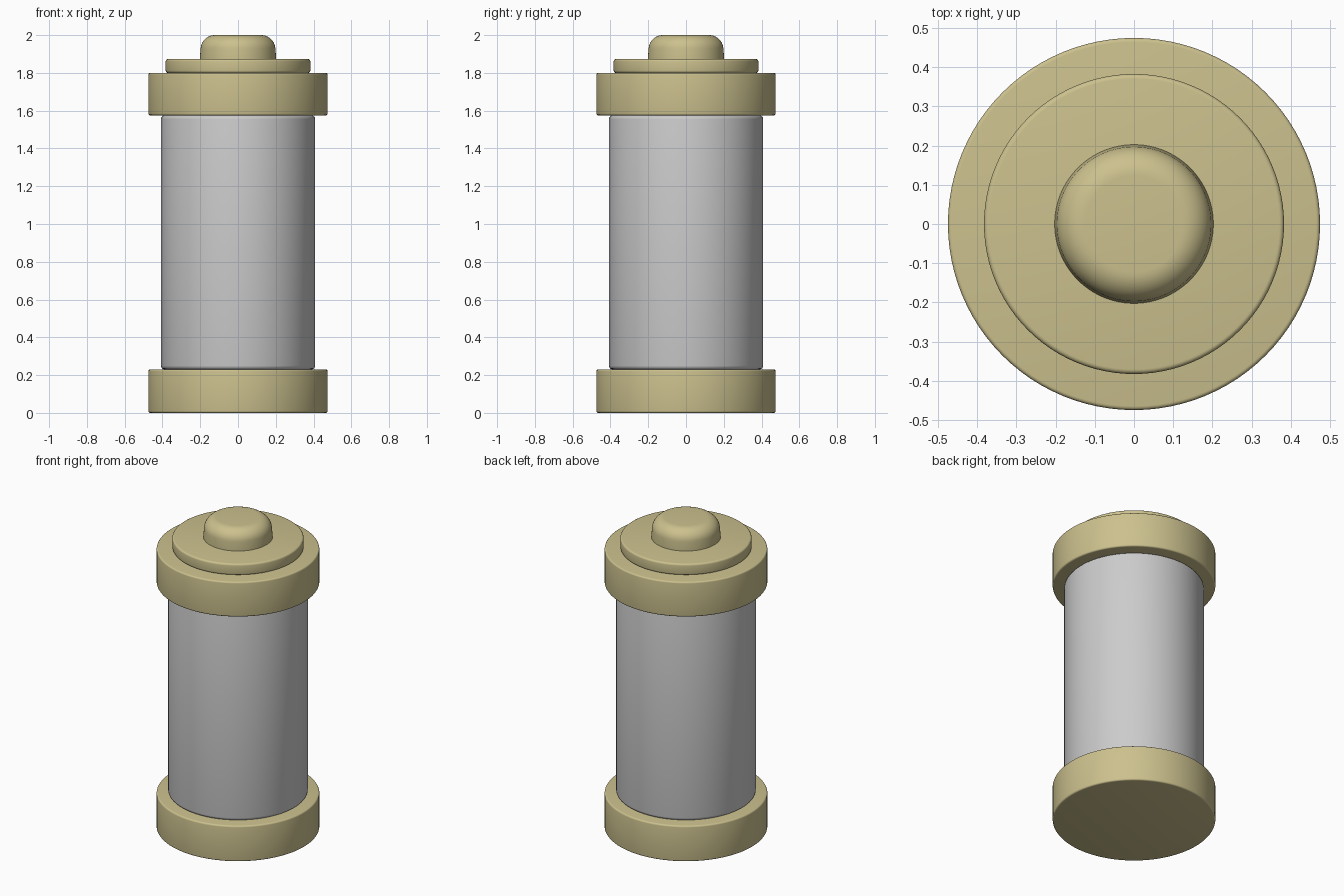
import bpy, bmesh, math

if "Cube" in bpy.data.objects:
    bpy.data.objects.remove(bpy.data.objects["Cube"])

SEGMENTS = 96

gold = bpy.data.materials.new("pale_gold")
gold.diffuse_color = (0.60, 0.53, 0.27, 1)
gold.use_nodes = True
gold.node_tree.nodes["Principled BSDF"].inputs["Base Color"].default_value = gold.diffuse_color


def rounded_disc(name, radius, z0, z1, bottom_r, top_r, mat=None, steps=4, flare=0.0):
    """Closed round solid with rounded rims, spun from a half profile."""
    prof = [(0, z0), (radius + flare - bottom_r, z0)]
    for i in range(1, steps + 1):
        a = math.pi / 2 * i / steps
        prof.append((radius + flare - bottom_r + bottom_r * math.sin(a),
                     z0 + bottom_r - bottom_r * math.cos(a)))
    for i in range(steps + 1):
        a = math.pi / 2 * i / steps
        prof.append((radius - top_r + top_r * math.cos(a),
                     z1 - top_r + top_r * math.sin(a)))
    prof.append((0, z1))

    bm = bmesh.new()
    verts = [bm.verts.new((r, 0, z)) for r, z in prof]
    edges = [bm.edges.new(pair) for pair in zip(verts, verts[1:])]
    bmesh.ops.spin(bm, geom=verts + edges, cent=(0, 0, 0), axis=(0, 0, 1),
                   angle=2 * math.pi, steps=SEGMENTS)
    bmesh.ops.remove_doubles(bm, verts=bm.verts, dist=1e-5)
    bmesh.ops.recalc_face_normals(bm, faces=bm.faces)
    mesh = bpy.data.meshes.new(name)
    bm.to_mesh(mesh)
    bm.free()
    obj = bpy.data.objects.new(name, mesh)
    bpy.context.collection.objects.link(obj)
    if mat:
        mesh.materials.append(mat)
    bpy.ops.object.select_all(action='DESELECT')
    obj.select_set(True)
    bpy.context.view_layer.objects.active = obj
    bpy.ops.object.shade_smooth_by_angle(angle=math.radians(40))
    return obj


# End caps
rounded_disc("bottom_cap", 0.475, 0.0, 0.23, 0.01, 0.01, gold)
rounded_disc("top_cap", 0.475, 1.575, 1.80, 0.01, 0.01, gold)

# Grey casing between the caps
rounded_disc("casing", 0.408, 0.23, 1.575, 0.02, 0.02)

# Stepped plate and rounded terminal on top
rounded_disc("terminal_plate", 0.383, 1.80, 1.873, 0.012, 0.012, gold)
rounded_disc("terminal_button", 0.198, 1.865, 2.0, 0.004, 0.075, gold, steps=10, flare=0.005)
